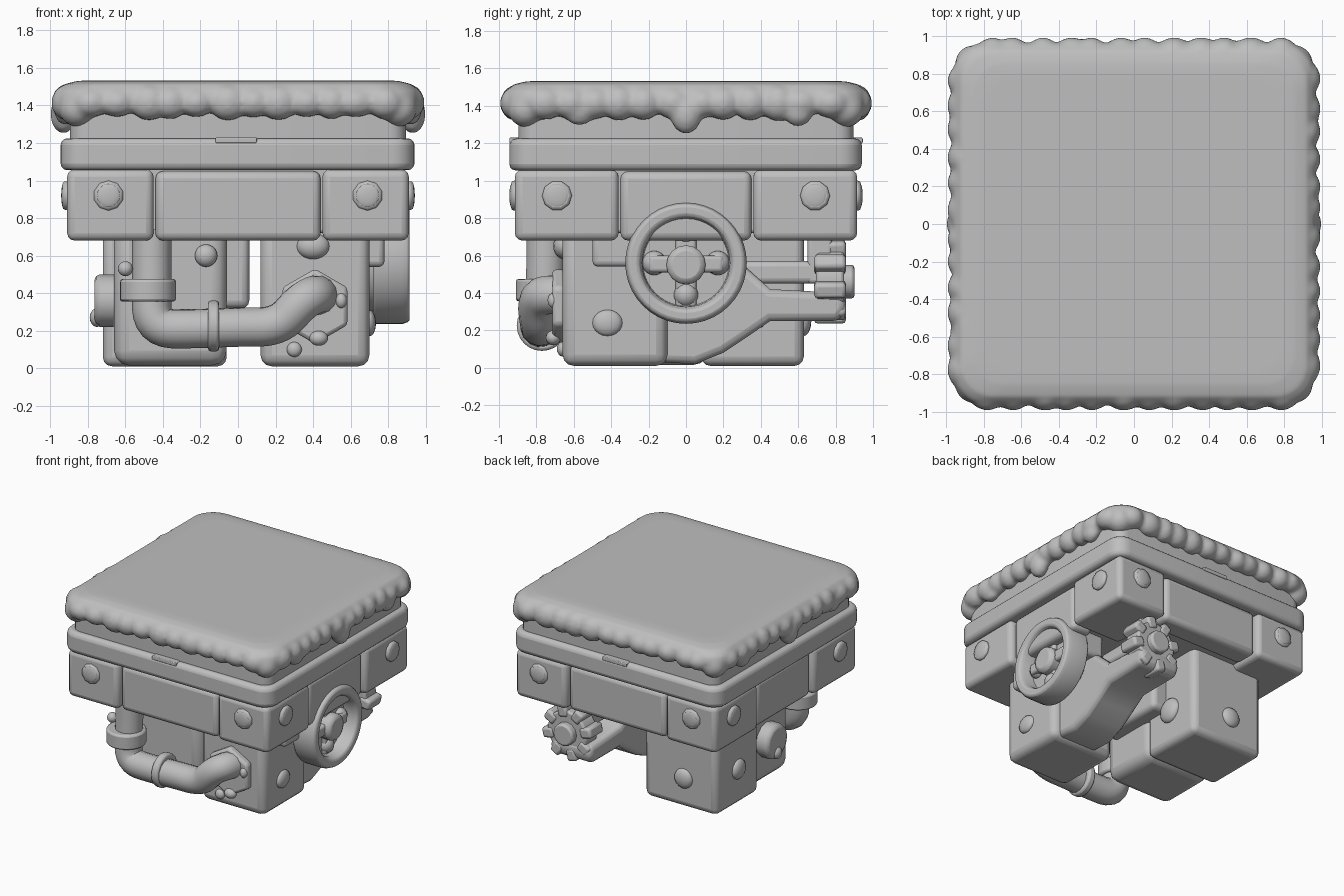
import bpy, bmesh, math, random
from mathutils import Vector, Matrix

if "Cube" in bpy.data.objects:
    bpy.data.objects.remove(bpy.data.objects["Cube"])

random.seed(4)
grey = bpy.data.materials.new("plain grey")
grey.diffuse_color = (0.52, 0.52, 0.52, 1)
grey.use_nodes = True
grey.node_tree.nodes["Principled BSDF"].inputs["Base Color"].default_value = grey.diffuse_color
AXIS = {'X': Matrix.Rotation(math.pi / 2, 4, 'Y'),
        'Y': Matrix.Rotation(math.pi / 2, 4, 'X'), 'Z': Matrix.Identity(4)}


def finish(name, bm, bevel=0, seg=3):
    bmesh.ops.recalc_face_normals(bm, faces=bm.faces)
    me = bpy.data.meshes.new(name)
    bm.to_mesh(me)
    bm.free()
    ob = bpy.data.objects.new(name, me)
    bpy.context.collection.objects.link(ob)
    me.materials.append(grey)
    bpy.ops.object.select_all(action='DESELECT')
    bpy.context.view_layer.objects.active = ob
    ob.select_set(True)
    if bevel:
        m = ob.modifiers.new("soft edges", 'BEVEL')
        m.width, m.segments = bevel, seg
        m.angle_limit = math.radians(40)
    bpy.ops.object.shade_smooth_by_angle(angle=math.radians(40))
    return ob


def box(name, x, y, z, bevel=0.03, corner=0):
    bm = bmesh.new()
    bmesh.ops.create_cube(bm, size=1)
    for v in bm.verts:
        v.co = [r[0] if c < 0 else r[1] for r, c in zip((x, y, z), v.co)]
    if corner:  # round the upright edges first
        up = [e for e in bm.edges if abs(e.verts[0].co.z - e.verts[1].co.z) > 0.01]
        bmesh.ops.bevel(bm, geom=up, offset=corner, segments=5, profile=0.5, affect='EDGES')
    return finish(name, bm, bevel)


def cylinder(name, pos, r, depth, axis, n=24, bevel=0.015):
    bm = bmesh.new()
    bmesh.ops.create_cone(bm, cap_ends=True, segments=n, radius1=r, radius2=r, depth=depth,
                          matrix=Matrix.Translation(pos) @ AXIS[axis])
    return finish(name, bm, bevel, 2)


def add_balls(bm, items):
    for pos, size in items:
        bmesh.ops.create_uvsphere(bm, u_segments=16, v_segments=10, radius=1,
                                  matrix=Matrix.Translation(pos) @ Matrix.Diagonal((*size, 1)))


def balls(name, items):
    bm = bmesh.new()
    add_balls(bm, items)
    return finish(name, bm)


def lathe(name, pos, profile, axis, n=40):
    # profile of (radius, height) pairs, closed into a ring
    bm = bmesh.new()
    mat = Matrix.Translation(pos) @ AXIS[axis]
    rings = [[bm.verts.new(mat @ Vector((r * math.cos(a), r * math.sin(a), h)))
              for r, h in profile] for a in (2 * math.pi * i / n for i in range(n))]
    k = len(profile)
    for i in range(n):
        for j in range(k):
            bm.faces.new((rings[i][j], rings[i][(j + 1) % k],
                          rings[(i + 1) % n][(j + 1) % k], rings[(i + 1) % n][j]))
    return finish(name, bm, 0.012, 2)


def extrude(name, pts, x0, x1, bevel=0.03):
    # (y, z) outline pushed along x
    bm = bmesh.new()
    f = bm.faces.new([bm.verts.new((x0, y, z)) for y, z in pts])
    new = bmesh.ops.extrude_face_region(bm, geom=[f])['geom']
    bmesh.ops.translate(bm, vec=(x1 - x0, 0, 0),
                        verts=[g for g in new if isinstance(g, bmesh.types.BMVert)])
    return finish(name, bm, bevel)


def pipe(name, pts, r):
    cu = bpy.data.curves.new(name, 'CURVE')
    cu.dimensions, cu.bevel_depth, cu.bevel_resolution = '3D', r, 5
    cu.use_fill_caps = True
    s = cu.splines.new('NURBS')
    s.points.add(len(pts) - 1)
    for p, co in zip(s.points, pts):
        p.co = (*co, 1)
    s.use_endpoint_u, s.order_u, s.resolution_u = True, 3, 6
    cu.materials.append(grey)
    ob = bpy.data.objects.new(name, cu)
    bpy.context.collection.objects.link(ob)
    bpy.ops.object.select_all(action='DESELECT')
    bpy.context.view_layer.objects.active = ob
    ob.select_set(True)
    bpy.ops.object.convert(target='MESH')
    bpy.ops.object.shade_smooth_by_angle(angle=math.radians(40))


# soft top slab, lofted through rounded squares (half width, height)
bm = bmesh.new()
loops = []
for half, z in [(.9, 1.37), (.945, 1.38), (.968, 1.43), (.955, 1.48), (.92, 1.515), (.86, 1.53), (.8, 1.534)]:
    r, ring = .17, []
    for q in range(4):
        for j in range(7):
            a = math.pi / 2 * (q + j / 6)
            sx, sy = ((1, 1), (-1, 1), (-1, -1), (1, -1))[q]
            ring.append(bm.verts.new((sx * (half - r) + r * math.cos(a), sy * (half - r) + r * math.sin(a), z)))
    loops.append(ring)
for lo, hi in zip(loops, loops[1:]):
    for i in range(28):
        bm.faces.new((lo[i], lo[(i + 1) % 28], hi[(i + 1) % 28], hi[i]))
bm.faces.new(loops[0][::-1])
bm.faces.new(loops[-1])

# drooping scallops melted into the slab
rim = []
for side in range(4):
    rot = Matrix.Rotation(side * math.pi / 2, 4, 'Z')
    for i in range(12):
        t = -.77 + .14 * i + random.uniform(-.02, .02)
        drop = random.uniform(.075, .1)
        wide = random.uniform(.09, .11)
        size = (wide, .085, drop) if side % 2 == 0 else (.085, wide, drop)
        rim.append((rot @ Vector((t, -.91, 1.415)), size))
    rim.append((rot @ Vector((.855, -.855, 1.385)), (.1, .1, .1)))
for s in (-1, 1):
    rim.append(((s * .93, 0, 1.355), (.07, .085, .105)))
    rim.append(((s * .92, -.57, 1.385), (.06, .09, .09)))
    rim.append(((s * .925, .6, 1.37), (.06, .08, .08)))
add_balls(bm, rim)
top = finish("scalloped_top", bm)
m = top.modifiers.new("melt", 'REMESH')
m.mode, m.voxel_size, m.use_smooth_shade = 'VOXEL', .018, True
m = top.modifiers.new("soften", 'SMOOTH')
m.factor, m.iterations = .5, 3

# neck, band and core
box("neck", (-.895, .895), (-.895, .895), (1.18, 1.42), 0.03, 0.09)
box("band", (-.945, .94), (-.945, .94), (1.055, 1.225), 0.035, 0.12)
box("core", (-.84, .84), (-.84, .84), (.72, 1.15), 0.02)
for s in (-1, 1):
    box("band_notch", (-.12, .1), sorted((s * .88, s * .945)), (1.2, 1.23), 0.006)

# corner blocks, domed bolts and panels between them
for sx in (-1, 1):
    for sy in (-1, 1):
        box("corner_block", sorted((sx * .45, sx * .91)), sorted((sy * .36, sy * .915)), (.68, 1.06), 0.04)
        cylinder("front_back_bolt", (sx * .69, sy * .915, .92), .08, .04, 'Y', 10)
        cylinder("side_bolt", (sx * .915, sy * .69, .92), .08, .04, 'X', 10)
        balls("bolt_domes", [((sx * .69, sy * .93, .92), (.065, .015, .065)),
                             ((sx * .93, sy * .69, .92), (.012, .065, .065))])
for s in (-1, 1):
    box("end_panel", (-.44, .44), sorted((s * .7, s * .895)), (.68, 1.05), 0.04)
    box("side_panel", sorted((s * .7, s * .885)), (-.35, .35), (.68, 1.05), 0.04)

# lower machine housings
box("right_leg", (.12, .7), (-.66, -.1), (.01, .76), 0.06)
box("rear_left_leg", (-.72, -.06), (.08, .63), (.01, .76), 0.05)
box("front_left_leg", (-.66, -.06), (-.4, .12), (.015, .76), 0.08)
box("upper_link", (-.15, .06), (-.3, .3), (.32, .76), 0.04)
box("right_bracket", (.55, .78), (-.5, .3), (.54, .76), 0.03)
extrude("rear_arm", [(-.15, .03), (.05, .02), (.2, .08), (.32, .16), (.45, .25), (.82, .25), (.86, .32),
                     (.84, .4), (.45, .42), (.25, .6), (-.15, .6)], .27, .64, 0.06)

# spoked wheel on the right side
lathe("wheel_rim", (.82, 0, .56), [(.325, -.1), (.325, .055), (.31, .095), (.255, .095), (.235, .06), (.225, -.1)], 'X')
cylinder("wheel_disc", (.74, 0, .56), .26, .12, 'X', 32)
cylinder("wheel_mount", (.66, 0, .56), .2, .2, 'X')
cylinder("wheel_hub", (.83, 0, .55), .105, .14, 'X', 16, .03)
box("wheel_spoke_flat", (.78, .86), (-.2, .2), (.51, .6), 0.02)
box("wheel_spoke_upright", (.76, .83), (-.055, .055), (.32, .8), 0.02)
balls("wheel_knobs", [((.8, .17 * math.cos(a), .56 + .17 * math.sin(a)), (.06, .065, .065))
                      for a in (0, math.pi / 2, math.pi, -math.pi / 2)])
cylinder("wheel_cap", (.83, 0, .84), .11, .1, 'X', 12)

# front pipe with collars and flange
pipe("front_pipe", [(-.46, -.75, .74), (-.46, -.75, .45), (-.46, -.77, .21), (-.22, -.78, .21),
                    (0, -.78, .22), (.22, -.78, .22), (.34, -.8, .36), (.43, -.74, .4),
                    (.44, -.6, .38)], .105)
cylinder("upper_collar", (-.48, -.76, .415), .15, .12, 'Z', 24)
cylinder("middle_collar", (-.13, -.77, .225), .135, .06, 'X', 24)
cylinder("pipe_flange", (.41, -.68, .33), .2, .07, 'Y', 6, .02)
balls("flange_bolts", [((.43, -.71, .16), (.05, .04, .04)), ((.55, -.71, .36), (.03, .03, .04))])

# toothed gear at the rear right with its struts
gear = Vector((.49, .77, .46))
cylinder("gear_body", gear, .18, .15, 'Y', 16)
cylinder("gear_hub", gear + Vector((0, .07, 0)), .09, .12, 'Y', 12)
bm = bmesh.new()
for i in range(8):
    spin = Matrix.Rotation((i + .3) * math.pi / 4, 4, 'Y')
    bmesh.ops.create_cube(bm, size=1, matrix=Matrix.Translation(gear) @ spin
                          @ Matrix.Translation((0, 0, .175)) @ Matrix.Diagonal((.085, .17, .1, 1)))
finish("gear_teeth", bm, .02, 2)
box("gear_shaft", (.4, .58), (.3, .8), (.45, .57), 0.03)
box("gear_hanger", (.4, .58), (.65, .78), (.45, .76), 0.02)

# left side fitting and rivets
cylinder("left_fitting", (-.7, -.1, .36), .14, .13, 'X', 12, .03)
balls("rivets", [((-.17, -.41, .6), (.06, .05, .06)), ((.4, -.65, .65), (.09, .06, .07)),
                 ((.3, -.66, .1), (.04, .03, .04)), ((.7, -.42, .24), (.035, .08, .07)),
                 ((-.72, .35, .3), (.04, .08, .08)), ((-.42, .63, .25), (.08, .04, .08)),
                 ((-.6, -.77, .53), (.04, .04, .04)), ((-.75, -.1, .27), (.04, .05, .05)),
                 ((-.06, .35, .3), (.05, .1, .1))])
